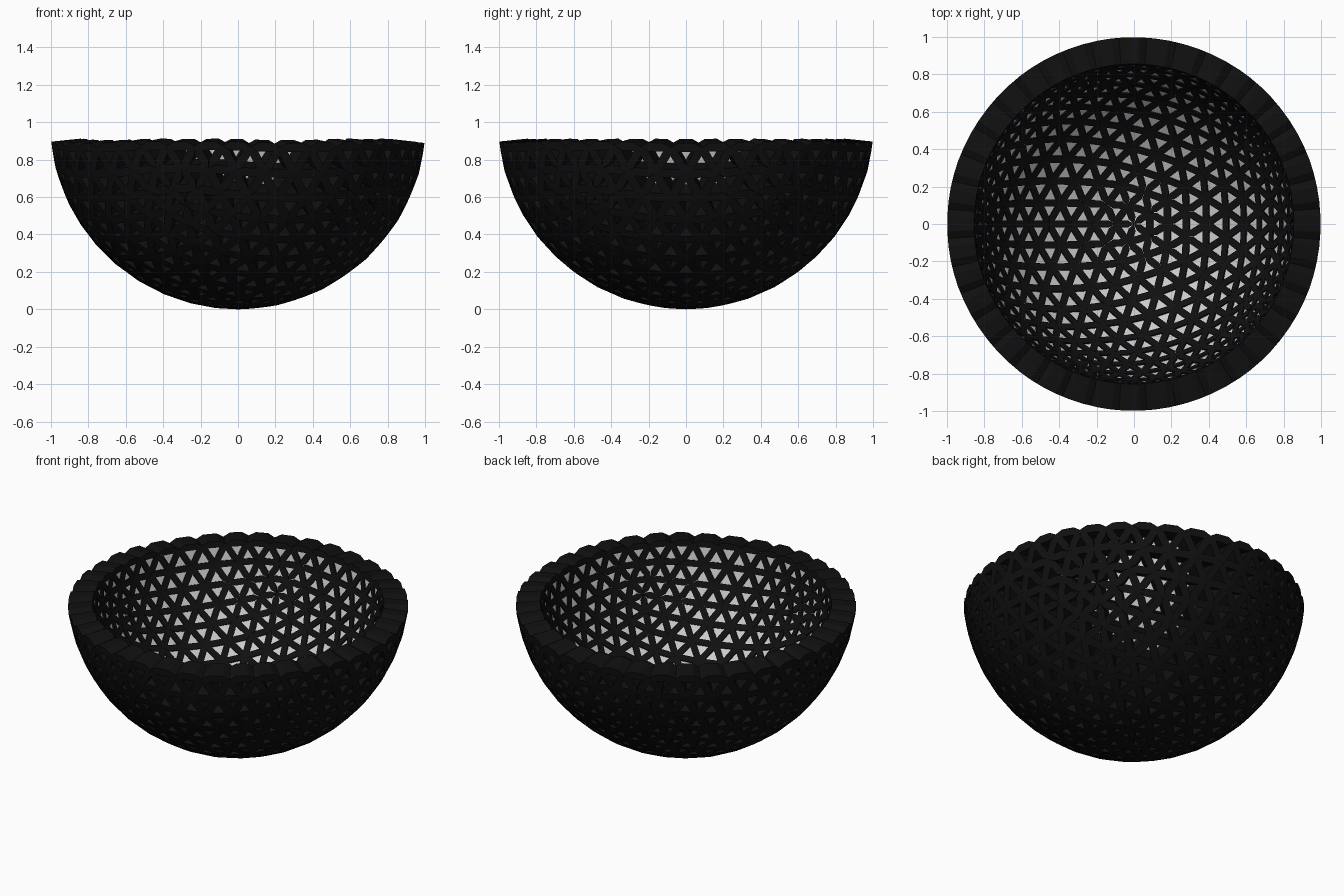
import bpy, bmesh
from mathutils import Vector

if "Cube" in bpy.data.objects:
    bpy.data.objects.remove(bpy.data.objects["Cube"])

R_OUT, R_IN, R_LINER = 1.006, 0.862, 0.871
W_OUT, W_IN = 0.047, 0.038
CENTRE = Vector((0, 0, R_OUT))


def material(name, colour):
    m = bpy.data.materials.new(name)
    m.diffuse_color = colour
    m.use_nodes = True
    m.node_tree.nodes["Principled BSDF"].inputs["Base Color"].default_value = m.diffuse_color
    return m


def add_object(name, bm, mat=None):
    mesh = bpy.data.meshes.new(name)
    bm.to_mesh(mesh)
    ob = bpy.data.objects.new(name, mesh)
    bpy.context.collection.objects.link(ob)
    if mat:
        mesh.materials.append(mat)
    return ob


# geodesic bowl pattern: icosphere cut one row below the equator
base = bmesh.new()
bmesh.ops.create_icosphere(base, subdivisions=4, radius=1.0)
bmesh.ops.delete(base, geom=[v for v in base.verts if v.co.z > -0.07], context='VERTS')


# outline of one strut: a bar with ends mitred to a point at each node
def strut_ring(a, b, radius, width):
    p, q = a * radius, b * radius
    along = (q - p).normalized()
    side = along.cross((p + q).normalized()) * (width / 2)
    tip = along * (width * 0.866)
    return [CENTRE + c for c in (p, p + tip + side, q - tip + side,
                                 q, q - tip - side, p + tip - side)]


# deep radial struts
lat = bmesh.new()
for e in base.edges:
    a, b = e.verts[0].co, e.verts[1].co
    outer = [lat.verts.new(c) for c in strut_ring(a, b, R_OUT, W_OUT)]
    inner = [lat.verts.new(c) for c in strut_ring(a, b, R_IN, W_IN)]
    lat.faces.new(outer)
    lat.faces.new(inner[::-1])
    for i in range(6):
        j = (i + 1) % 6
        lat.faces.new((outer[j], outer[i], inner[i], inner[j]))
bmesh.ops.recalc_face_normals(lat, faces=lat.faces)
add_object("bowl_lattice", lat, material("black", (0.005, 0.005, 0.005, 1)))

# grey liner just behind the inner face of the struts
for v in base.verts:
    v.co = CENTRE + v.co * R_LINER
bmesh.ops.reverse_faces(base, faces=base.faces)
add_object("inner_liner", base)
